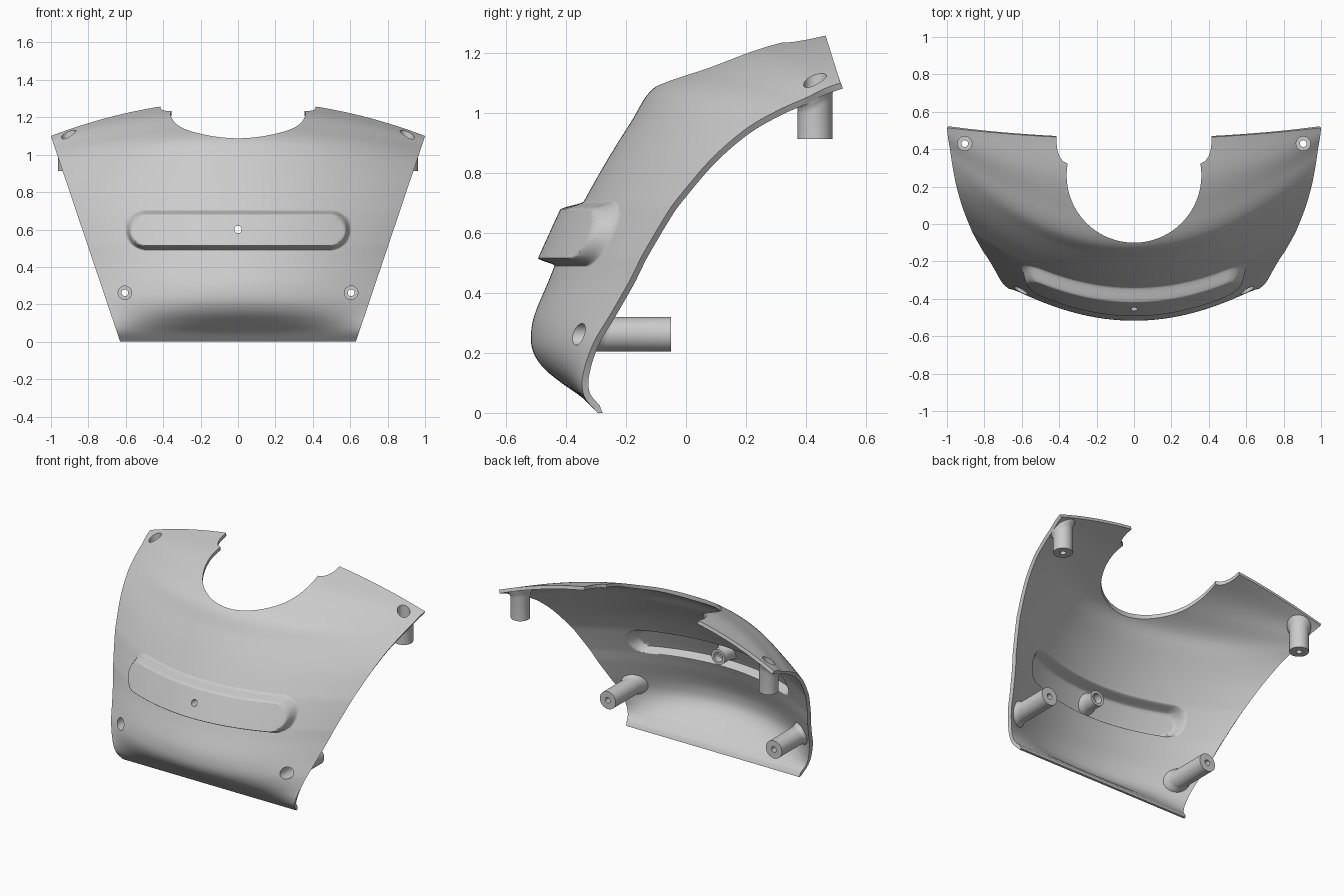
import bpy, bmesh, math
from mathutils import Vector
from mathutils.bvhtree import BVHTree

if "Cube" in bpy.data.objects:
    bpy.data.objects.remove(bpy.data.objects["Cube"])

THICK = 0.022

# Key rows of the shell: centre y, centre z, side-edge y, side-edge z, subdivisions to next row
KEYS = [(-.295, 0, -.295, 0, 5), (-.345, .05, -.337, .05, 5), (-.415, .10, -.347, .10, 5),
        (-.475, .15, -.338, .15, 5), (-.508, .20, -.322, .20, 5), (-.517, .25, -.300, .25, 5),
        (-.507, .32, -.257, .32, 6), (-.458, .44, -.188, .44, 4), (-.442, .48, -.168, .48, 14),
        (-.423, .525, -.146, .525, 10), (-.357, .67, -.060, .67, 14), (-.335, .715, -.028, .715, 8),
        (-.258, .85, .088, .85, 7), (-.183, .97, .205, .95, 7), (-.110, 1.08, .310, 1.01, 8),
        (.05, 1.165, .40, 1.05, 8), (.22, 1.235, .46, 1.08, 8), (.455, 1.29, .515, 1.10, 0)]
S = [0.0]
for a, b in zip(KEYS, KEYS[1:]):
    S.append(S[-1] + math.hypot(b[0] - a[0], b[1] - a[1]))


def tangent(i, c):
    a, b = max(i - 1, 0), min(i + 1, len(KEYS) - 1)
    return (KEYS[b][c] - KEYS[a][c]) / (S[b] - S[a])


def row(v):
    """Smooth Hermite blend between key rows."""
    i = min(int(v), len(KEYS) - 2)
    f, h = v - i, S[i + 1] - S[i]
    return [(2*f**3 - 3*f*f + 1) * KEYS[i][c] + (f**3 - 2*f*f + f) * h * tangent(i, c)
            + (3*f*f - 2*f**3) * KEYS[i + 1][c] + (f**3 - f*f) * h * tangent(i + 1, c) for c in range(4)]


def surf(t, v):
    yc, zc, ye, ze = row(v)
    g = t * t
    return Vector(((0.63 + 0.337 * ze) * t, yc + (ye - yc) * g, zc + (ze - zc) * g))


def raised(p, radius):
    """Push the slot-shaped panel forward."""
    d = radius - math.hypot(max(abs(p.x) - 0.493, 0), p.z - 0.597)
    m = min(max(d / 0.028, 0), 1)
    return p + Vector((0, -0.066 * m * m * (3 - 2 * m), 0))


def make_object(name, bm):
    bmesh.ops.recalc_face_normals(bm, faces=bm.faces)
    me = bpy.data.meshes.new(name)
    bm.to_mesh(me)
    ob = bpy.data.objects.new(name, me)
    bpy.context.collection.objects.link(ob)
    return ob


# Shell: outer and inner grids joined around the border
vs = [i + k / key[4] for i, key in enumerate(KEYS[:-1]) for k in range(key[4])] + [len(KEYS) - 1]
half = ([.55 * k / 40 for k in range(40)] + [.55 + .19 * k / 32 for k in range(32)]
        + [.74 + .26 * k / 16 for k in range(17)])
ts = [-t for t in half[:0:-1]] + half
shell_bm = bmesh.new()
outer, inner = [], []
for v in vs:
    ro, ri = [], []
    for t in ts:
        p, e = surf(t, v), 0.01
        v0, v1 = max(v - e, 0), min(v + e, len(KEYS) - 1)
        n = (surf(t + e, v) - surf(t - e, v)).cross(surf(t, v1) - surf(t, v0)).normalized()
        q = p - n * THICK
        if v == 0:
            q.z = 0
        ro.append(shell_bm.verts.new(raised(p, 0.108)))
        ri.append(shell_bm.verts.new(raised(q, 0.092)))
    outer.append(ro)
    inner.append(ri)
for grid in (outer, inner):
    for a, b in zip(grid, grid[1:]):
        for j in range(len(ts) - 1):
            shell_bm.faces.new((a[j], a[j + 1], b[j + 1], b[j]))


def border(g):
    return g[0] + [r[-1] for r in g[1:]] + g[-1][-2::-1] + [r[0] for r in g[-2:0:-1]]


bo, bi = border(outer), border(inner)
for k in range(len(bo)):
    m = (k + 1) % len(bo)
    shell_bm.faces.new((bo[k], bi[k], bi[m], bo[m]))
tree = BVHTree.FromBMesh(shell_bm)
shell = make_object("shell", shell_bm)


# Lathe along an outward axis: "top" points +z, "front" points -y
def place(kind, c, u, w, h):
    return Vector((c[0] + u, c[1] + w, h)) if kind == "top" else Vector((c[0] + u, -h, c[1] + w))


def surface_height(kind, c, u, w):
    d = place(kind, c, u, w, 1) - place(kind, c, u, w, 2)
    hit = tree.ray_cast(place(kind, c, u, w, 2), d)[0]
    if hit is None:
        return surface_height(kind, c, u * .6, w * .6)
    return hit.z if kind == "top" else -hit.y


def lathe(bm, kind, c, profile, follow=0, seg=32):
    """Profile of (radius, height); the last `follow` rings sit relative to the shell surface."""
    rings = []
    for i, (r, h) in enumerate(profile):
        ring = []
        for k in range(seg):
            u, w = r * math.cos(k * math.tau / seg), r * math.sin(k * math.tau / seg)
            base = surface_height(kind, c, u, w) if i >= len(profile) - follow else 0
            ring.append(bm.verts.new(place(kind, c, u, w, base + h)))
        rings.append(ring)
    for a, b in zip(rings, rings[1:]):
        for k in range(seg):
            m = (k + 1) % seg
            bm.faces.new((a[k], a[m], b[m], b[k]))
    bm.faces.new(rings[0])
    bm.faces.new(rings[-1])


def boss(bm, kind, c, r, end):
    lathe(bm, kind, c, [(r, end), (r, -.07), (r * 1.05, -.048), (r * 1.22, -.03), (r * 1.24, -.014)], 4)


# Screw bosses and their stepped bores
boss_bm, bore_bm = bmesh.new(), bmesh.new()
for s in (-1, 1):
    boss(boss_bm, "top", (s * .905, .43), .058, .912)
    lathe(bore_bm, "top", (s * .905, .43), [(.018, .85), (.018, .96), (.038, .96), (.038, 1.3)])
    boss(boss_bm, "front", (s * .605, .262), .058, .05)
    lathe(bore_bm, "front", (s * .605, .262), [(.018, 0), (.018, .11), (.036, .11), (.036, .6)])
boss(boss_bm, "front", (0, .6), .05, .335)
lathe(bore_bm, "front", (0, .6), [(.032, .25), (.032, .385), (.02, .385), (.02, .6)])
bosses = make_object("screw_bosses", boss_bm)
bores = make_object("bore_cutter", bore_bm)

# Neck opening cutter: round cut with a small step at each rear corner
right = [(.36 * math.cos(a), .26 + .36 * math.sin(a))
         for a in (math.radians(-90 + 100 * k / 40) for k in range(41))]
right += [(.38, .335), (.398, .36), (.409, .39), (.414, .43), (.414, .7)]
outline = right + [(-x, y) for x, y in right[:0:-1]]
neck_bm = bmesh.new()
face = neck_bm.faces.new([neck_bm.verts.new((x, y, .9)) for x, y in outline])
top = bmesh.ops.extrude_face_region(neck_bm, geom=[face])["geom"]
bmesh.ops.translate(neck_bm, verts=[g for g in top if isinstance(g, bmesh.types.BMVert)], vec=(0, 0, .6))
neck = make_object("neck_cutter", neck_bm)


def cut(ob, cutter):
    cutter.hide_render = True
    mod = ob.modifiers.new("cut", 'BOOLEAN')
    mod.operation, mod.solver, mod.object = 'DIFFERENCE', 'EXACT', cutter
    bpy.context.view_layer.objects.active = ob
    bpy.ops.object.modifier_apply(modifier=mod.name)


cut(shell, neck)
cut(shell, bores)
cut(bosses, bores)
for c in (neck, bores):
    bpy.data.objects.remove(c)

# Smooth shading with crisp rims
for ob in (shell, bosses):
    bpy.ops.object.select_all(action='DESELECT')
    ob.select_set(True)
    bpy.context.view_layer.objects.active = ob
    bpy.ops.object.shade_smooth_by_angle(angle=math.radians(40))
